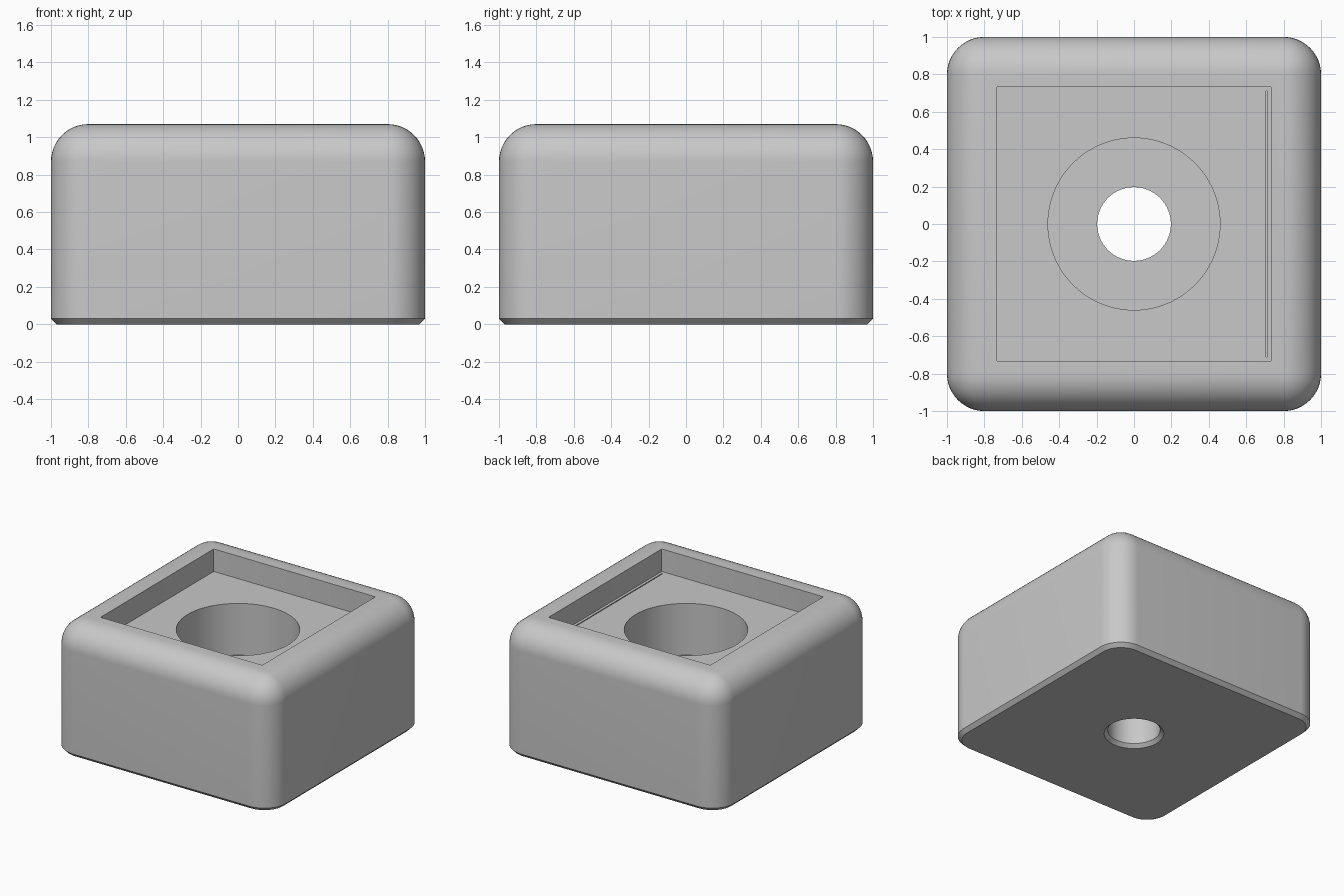
import bpy, bmesh, math

if "Cube" in bpy.data.objects:
    bpy.data.objects.remove(bpy.data.objects["Cube"])

HEIGHT = 1.07
FLOOR = 0.885     # pocket floor level
SEAT = 0.46       # counterbore floor level


def to_object(name, bm):
    bmesh.ops.recalc_face_normals(bm, faces=bm.faces[:])
    mesh = bpy.data.meshes.new(name)
    bm.to_mesh(mesh)
    bm.free()
    obj = bpy.data.objects.new(name, mesh)
    bpy.context.collection.objects.link(obj)
    return obj


def box(size, centre):
    bm = bmesh.new()
    bmesh.ops.create_cube(bm, size=1)
    bmesh.ops.scale(bm, vec=size, verts=bm.verts[:])
    bmesh.ops.translate(bm, vec=centre, verts=bm.verts[:])
    return bm


def is_vertical(edge):
    a, b = edge.verts
    return abs(a.co.z - b.co.z) > 0.1


def lathe(profile, sides=96):
    """Closed solid from (radius, z) rings."""
    bm = bmesh.new()
    rings = []
    for r, z in profile:
        angles = [2 * math.pi * i / sides for i in range(sides)]
        rings.append([bm.verts.new((r * math.cos(a), r * math.sin(a), z)) for a in angles])
    for low, high in zip(rings, rings[1:]):
        for i in range(sides):
            j = (i + 1) % sides
            bm.faces.new((low[i], low[j], high[j], high[i]))
    bm.faces.new(rings[0])
    bm.faces.new(rings[-1])
    return bm


# Block: rounded top and upright edges, chamfered foot
bm = box((2, 2, HEIGHT), (0, 0, HEIGHT / 2))
rounded = [e for e in bm.edges if is_vertical(e) or all(v.co.z > 1 for v in e.verts)]
bmesh.ops.bevel(bm, geom=rounded, offset=0.2, offset_type='OFFSET',
                segments=12, profile=0.5, affect='EDGES')
foot = [e for e in bm.edges if all(v.co.z < 0.001 for v in e.verts)]
bmesh.ops.bevel(bm, geom=foot, offset=0.03, offset_type='OFFSET',
                segments=1, affect='EDGES')
block = to_object("block", bm)

# Square pocket cutter with slightly eased corners
bm = box((1.47, 1.47, 0.5), (0, 0, FLOOR + 0.25))
bmesh.ops.bevel(bm, geom=[e for e in bm.edges if is_vertical(e)], offset=0.01,
                segments=3, profile=0.5, affect='EDGES')
pocket = to_object("pocket_cutter", bm)

# Counterbored through hole with a chamfered lower rim
hole = to_object("hole_cutter", lathe([
    (0.245, -0.02), (0.197, 0.028), (0.197, SEAT), (0.46, SEAT), (0.46, 1.0)]))

# Fine groove along one side of the pocket floor
groove = to_object("groove_cutter", box((0.008, 1.42, 0.06), (0.71, 0, FLOOR + 0.01)))

bpy.ops.object.select_all(action='DESELECT')
block.select_set(True)
bpy.context.view_layer.objects.active = block
for cutter in (pocket, hole, groove):
    cutter.hide_render = True
    cut = block.modifiers.new(cutter.name, 'BOOLEAN')
    cut.operation = 'DIFFERENCE'
    cut.solver = 'EXACT'
    cut.object = cutter
    bpy.ops.object.modifier_apply(modifier=cut.name)
    bpy.data.objects.remove(cutter)

# Single grey finish
grey = bpy.data.materials.new("light grey")
grey.use_nodes = True
colour = (0.58, 0.58, 0.58, 1)
grey.diffuse_color = colour
grey.node_tree.nodes["Principled BSDF"].inputs["Base Color"].default_value = colour
block.data.materials.clear()
block.data.materials.append(grey)

bpy.ops.object.shade_smooth_by_angle(angle=math.radians(30))
